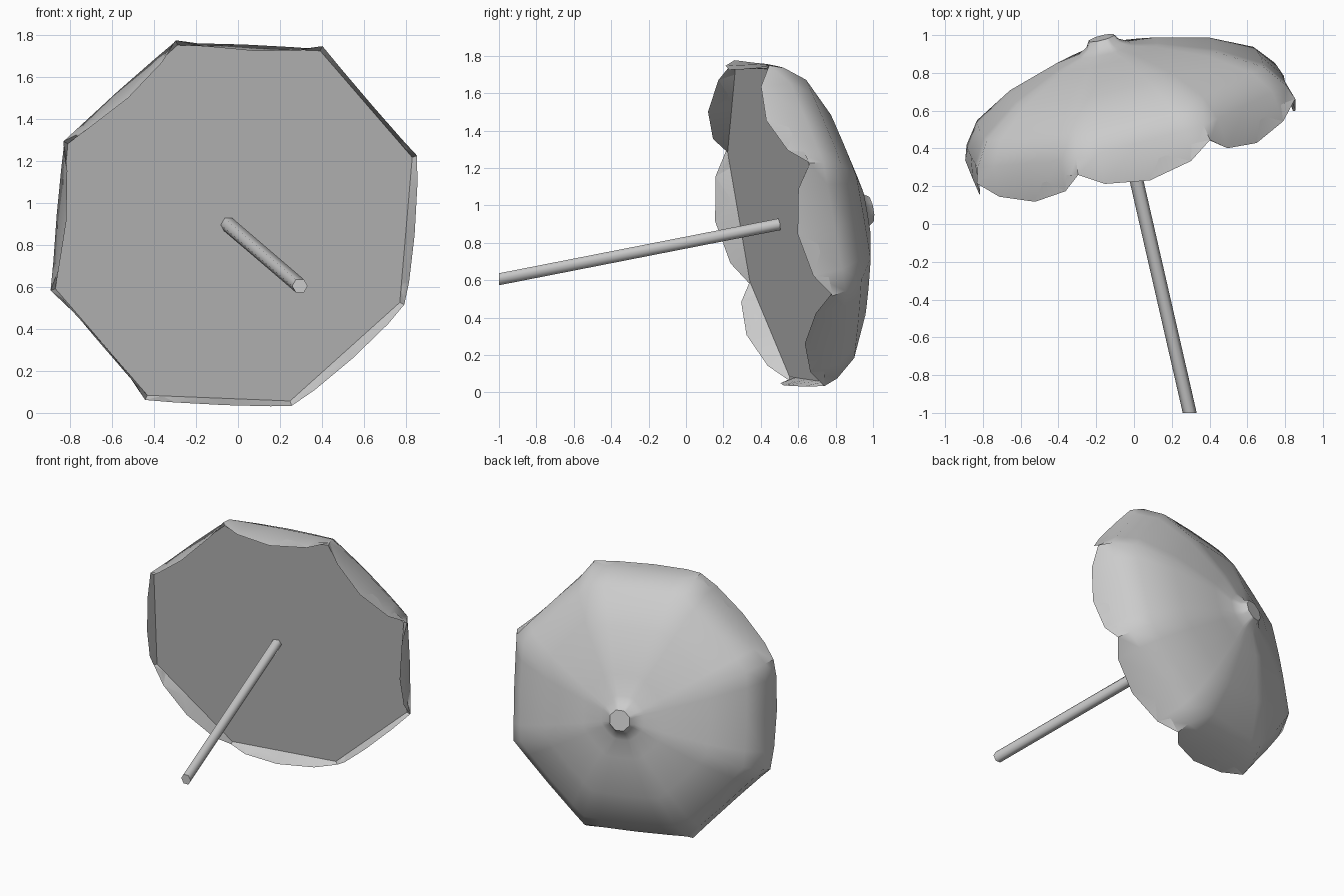
import bpy, bmesh, math
from mathutils import Vector

cube = bpy.data.objects.get("Cube")
if cube:
    bpy.data.objects.remove(cube, do_unlink=True)

grey = bpy.data.materials.new("plain grey")
grey.use_nodes = True
grey.diffuse_color = (0.6, 0.6, 0.6, 1)
grey.node_tree.nodes["Principled BSDF"].inputs["Base Color"].default_value = (0.6, 0.6, 0.6, 1)

# Tilted frame of the canopy: axis points out through the tip
centre = Vector((-0.02, 0.5, 0.905))
axis = Vector((-0.245, 0.951, 0.185)).normalized()
side = Vector((0.43, -0.06, 0.855))
side = (side - axis * side.dot(axis)).normalized()
up = axis.cross(side)
tip_shift = Vector((-0.03, 0, -0.02))
RIM = 0.945
PANELS = 8
STEPS = (0, 0.17, 0.5, 0.83)          # points along each panel
DROPS = (0, 0.085, 0.13, 0.085)       # scallop depth at those points


def make_object(name, bm, angle):
    bmesh.ops.recalc_face_normals(bm, faces=bm.faces)
    mesh = bpy.data.meshes.new(name)
    bm.to_mesh(mesh)
    bm.free()
    mesh.materials.append(grey)
    obj = bpy.data.objects.new(name, mesh)
    bpy.context.collection.objects.link(obj)
    bpy.ops.object.select_all(action="DESELECT")
    obj.select_set(True)
    bpy.context.view_layer.objects.active = obj
    bpy.ops.object.shade_smooth_by_angle(angle=math.radians(angle))
    return obj


def ring(bm, radius, height, roundness=0.0, scallop=False, shift=True):
    """Octagonal ring whose panels can bulge, or hang down as scallops."""
    verts = []
    for p in range(PANELS):
        a, b = (Vector((math.cos(t), math.sin(t))) * radius
                for t in (math.tau * p / PANELS, math.tau * (p + 1) / PANELS))
        for step, drop in zip(STEPS, DROPS):
            flat = a.lerp(b, step)
            flat = flat.lerp(flat.normalized() * radius, roundness)
            h = height
            if scallop:
                flat *= 1 - 0.12 * drop
                h -= drop
            co = centre + side * flat.x + up * flat.y + axis * h
            if shift:
                co += tip_shift * (1 - radius / RIM)
            verts.append(bm.verts.new(co))
    return verts


def bridge(bm, a, b):
    n = len(a)
    for i in range(n):
        j = (i + 1) % n
        bm.faces.new((a[i], a[j], b[j], b[i]))


# Canopy: underside, scalloped rim, dome and raised tip
bm = bmesh.new()
rings = [ring(bm, 0.92, 0.0, shift=False),
         ring(bm, RIM, 0.0, 0, True),
         ring(bm, 0.915, 0.08, 0.1),
         ring(bm, 0.82, 0.2, 0.2),
         ring(bm, 0.59, 0.325, 0.2),
         ring(bm, 0.29, 0.42, 0.3),
         ring(bm, 0.15, 0.445, 0.5),
         ring(bm, 0.095, 0.475, 0.5),
         ring(bm, 0.072, 0.51)]
for low, high in zip(rings, rings[1:]):
    bridge(bm, low, high)
bm.faces.new(rings[0])
bm.faces.new(rings[-1])
make_object("canopy", bm, 40)

# Pole: six-sided rod from the handle end to the underside
bm = bmesh.new()
ends = []
for x, y, z in ((0.295, -1.0, 0.605), (-0.053, 0.52, 0.903)):
    ends.append([bm.verts.new((x + 0.037 * math.cos(k * math.tau / 6), y,
                               z + 0.037 * math.sin(k * math.tau / 6)))
                 for k in range(6)])
bridge(bm, *ends)
for end in ends:
    bm.faces.new(end)
make_object("pole", bm, 65)
